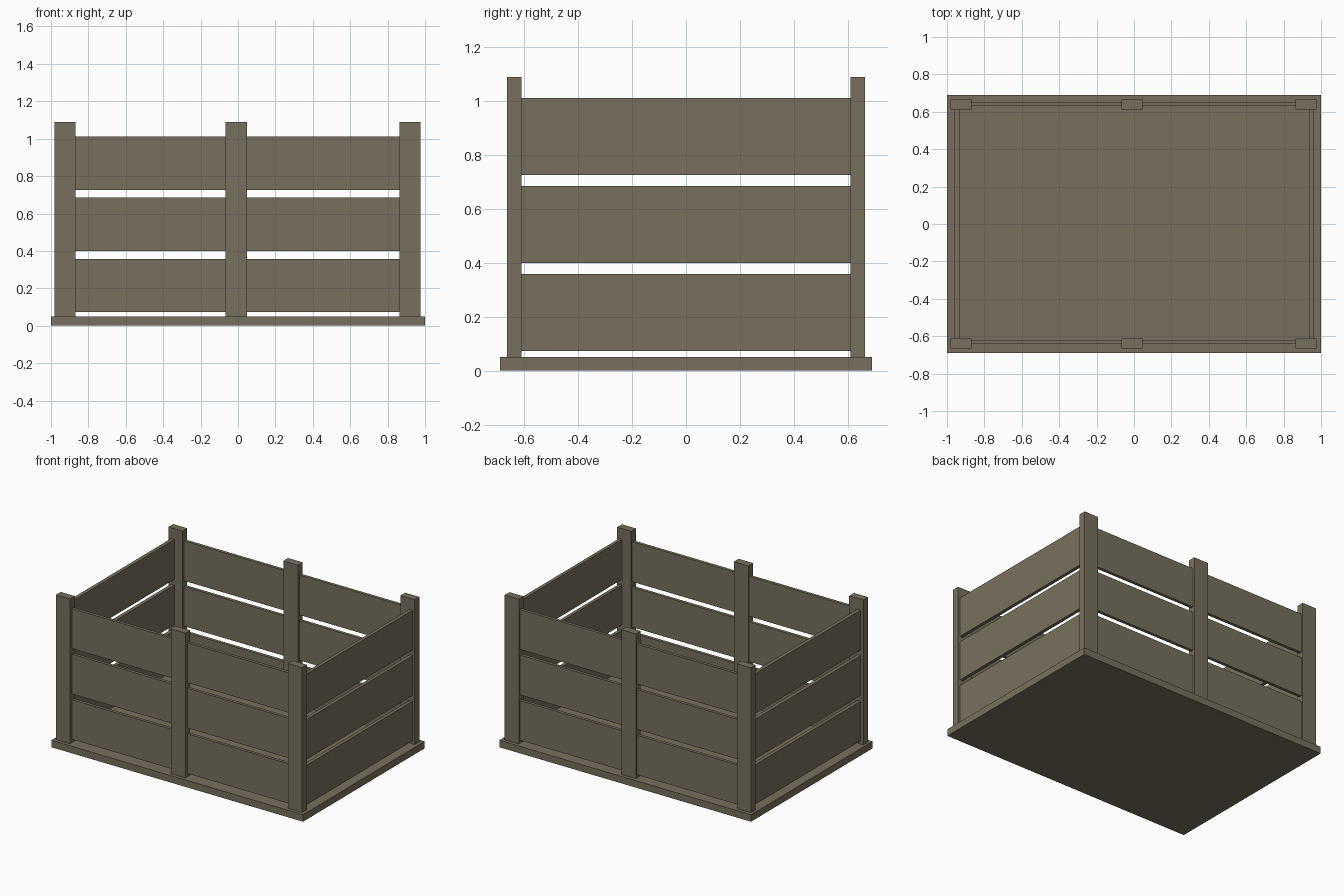
import bpy

if "Cube" in bpy.data.objects:
    bpy.data.objects.remove(bpy.data.objects["Cube"])

wood = bpy.data.materials.new("weathered_wood")
wood.diffuse_color = (0.187, 0.163, 0.112, 1)
wood.use_nodes = True
wood.node_tree.nodes["Principled BSDF"].inputs["Base Color"].default_value = wood.diffuse_color


def box(name, x0, x1, y0, y1, z0, z1):
    """Axis-aligned board given by its limits."""
    bpy.ops.mesh.primitive_cube_add(size=1)
    ob = bpy.context.object
    ob.name = name
    size = (x1 - x0, y1 - y0, z1 - z0)
    mid = ((x0 + x1) / 2, (y0 + y1) / 2, (z0 + z1) / 2)
    for v in ob.data.vertices:
        v.co = [v.co[i] * size[i] + mid[i] for i in range(3)]
    ob.data.materials.append(wood)
    return ob


# floor board
box("floor", -1, 1, -0.69, 0.69, 0, 0.05)

# side planks: three levels on each side
LEVELS = [(0.073, 0.358), (0.399, 0.685), (0.725, 1.012)]

# posts and long planks at front and back
for side, (p0, p1), (s0, s1) in (("front", (-0.665, -0.611), (-0.642, -0.62)),
                                 ("back", (0.611, 0.665), (0.631, 0.653))):
    for pos, a, b in (("left", -0.981, -0.869), ("middle", -0.068, 0.048),
                      ("right", 0.863, 0.975)):
        box(f"{side}_{pos}_post", a, b, p0, p1, 0.05, 1.09)
    for i, (z0, z1) in enumerate(LEVELS):
        box(f"{side}_plank_{i}", -0.93, 0.93, s0, s1, z0, z1)

# short planks at the two ends
for side, a, b in (("left", -0.96, -0.934), ("right", 0.936, 0.96)):
    for i, (z0, z1) in enumerate(LEVELS):
        box(f"{side}_plank_{i}", a, b, -0.63, 0.63, z0, z1)
